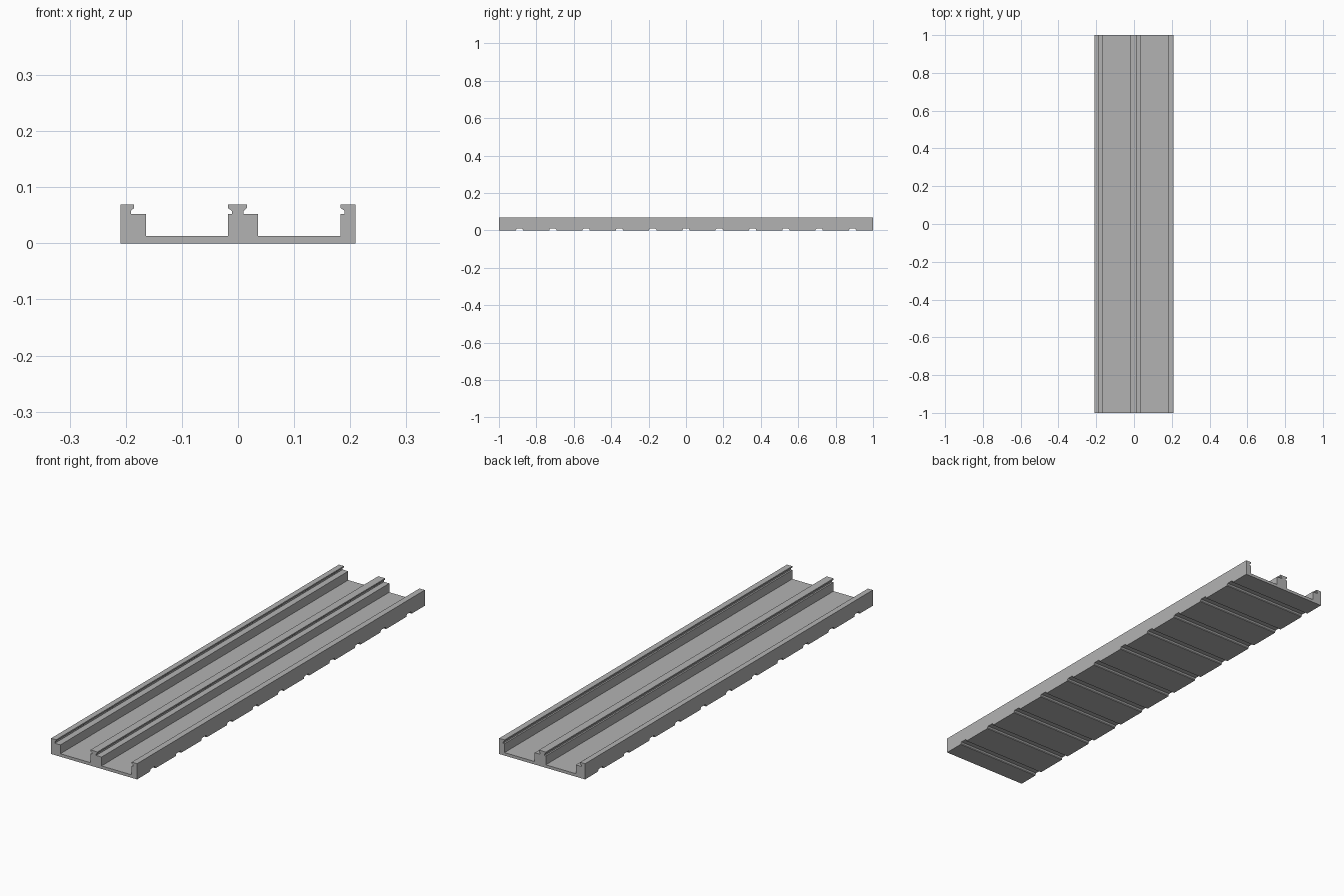
import bpy, bmesh

cube = bpy.data.objects.get("Cube")
if cube:
    bpy.data.objects.remove(cube, do_unlink=True)

grey = bpy.data.materials.new("light grey")
grey.use_nodes = True
grey.diffuse_color = (0.45, 0.45, 0.45, 1)
grey.node_tree.nodes["Principled BSDF"].inputs["Base Color"].default_value = (0.45, 0.45, 0.45, 1)


def add_prism(bm, outline, start, vector):
    """Extrude a closed outline of 3D points along a vector."""
    face = bm.faces.new([bm.verts.new(p) for p in outline])
    out = bmesh.ops.extrude_face_region(bm, geom=[face])
    verts = [v for v in out["geom"] if isinstance(v, bmesh.types.BMVert)]
    bmesh.ops.translate(bm, verts=verts, vec=vector)


def finish(bm, name):
    bmesh.ops.recalc_face_normals(bm, faces=bm.faces)
    mesh = bpy.data.meshes.new(name)
    bm.to_mesh(mesh)
    bm.free()
    mesh.materials.append(grey)
    obj = bpy.data.objects.new(name, mesh)
    bpy.context.collection.objects.link(obj)
    return obj


# Heights of the floor, ledge, undercut and rail top
FLOOR, LEDGE, NECK, LIP, TOP = 0.013, 0.052, 0.058, 0.063, 0.069
HALF = 0.209


def rail_edge(neck, lip, foot):
    """Rail side from the top down to the floor; lip overhangs the neck."""
    return [(lip, TOP), (lip, LIP), (neck, NECK), (neck, LEDGE), (foot, LEDGE), (foot, FLOOR)]


# Track cross-section: two channels between three lipped rails
section = [(-HALF, 0), (-HALF, TOP)]
section += rail_edge(-0.191, -0.185, -0.164)
section += rail_edge(-0.011, -0.018, -0.018)[:0:-1][:4] + [(-0.018, LIP), (-0.018, TOP)]
section += rail_edge(0.010, 0.016, 0.036)
section += [(0.183, FLOOR), (0.183, LEDGE), (0.190, LEDGE), (0.190, NECK), (0.183, LIP), (0.183, TOP)]
section += [(HALF, TOP), (HALF, 0)]
# Drop the repeated point where the middle rail's lip is reached
section = list(dict.fromkeys(section))

bm = bmesh.new()
add_prism(bm, [(x, -1, z) for x, z in section], -1, (0, 2, 0))
track = finish(bm, "double_channel_track")

# Evenly spaced cross grooves under the base
bm = bmesh.new()
for i in range(-5, 6):
    y = i * 0.178
    groove = [(y - 0.019, -0.01), (y - 0.019, 0.004), (y - 0.014, 0.01),
              (y + 0.014, 0.01), (y + 0.019, 0.004), (y + 0.019, -0.01)]
    add_prism(bm, [(-0.3, a, z) for a, z in groove], -0.3, (0.6, 0, 0))
cutter = finish(bm, "groove_cutter")
cutter.hide_render = True
cutter.hide_viewport = True

cut = track.modifiers.new("grooves", "BOOLEAN")
cut.operation = "DIFFERENCE"
cut.solver = "EXACT"
cut.object = cutter
